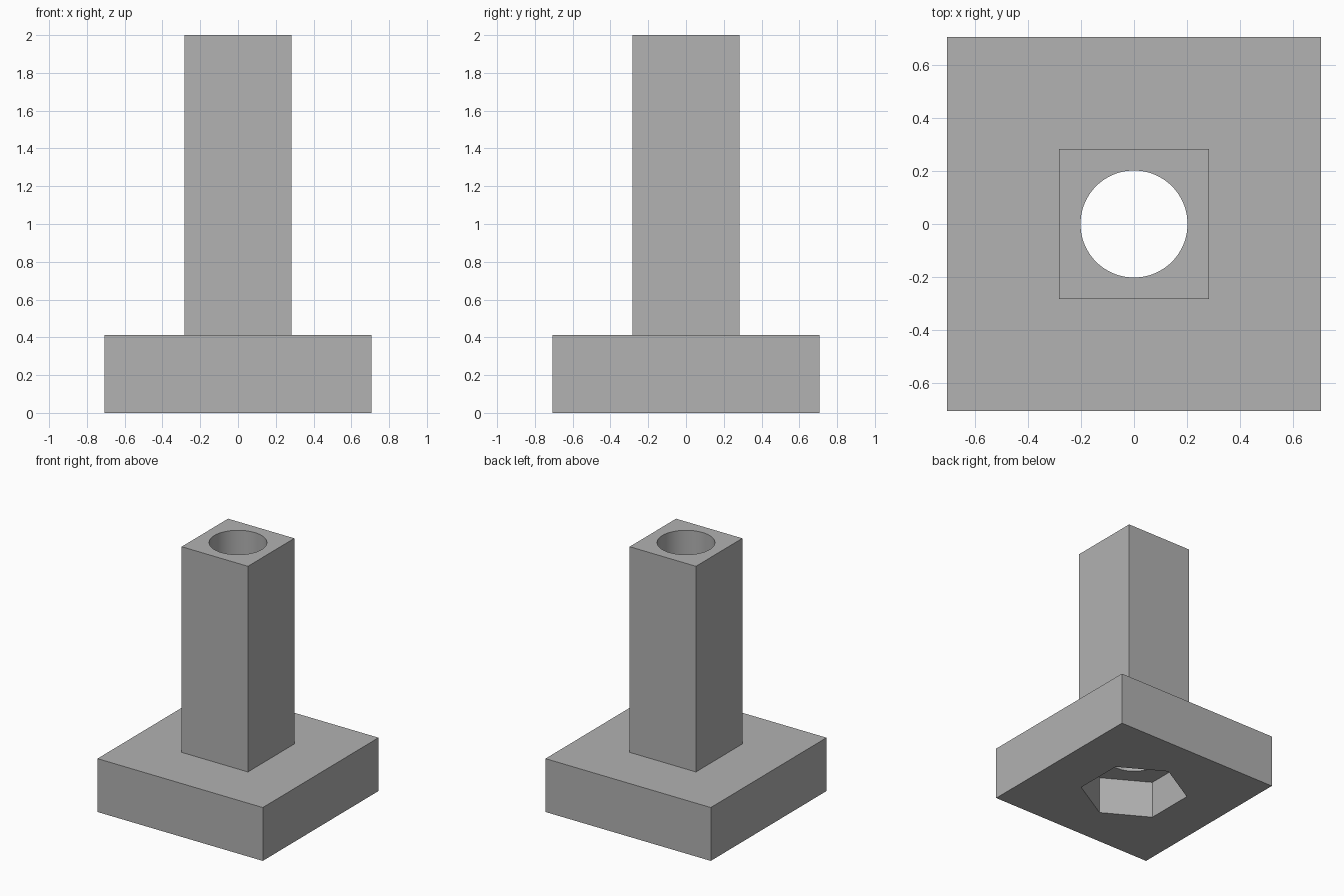
import bpy
import bmesh
from math import pi, sin, cos, radians

BASE, BASE_H = 1.412, 0.412
COLUMN, TOP = 0.566, 2.0
BORE_R = 0.202
POCKET_R, POCKET_H = 0.387, 0.29

cube = bpy.data.objects.get("Cube")
if cube:
    bpy.data.objects.remove(cube, do_unlink=True)

grey = bpy.data.materials.new("plain_grey")
grey.use_nodes = True
colour = (0.445, 0.445, 0.445, 1)
grey.diffuse_color = colour
grey.node_tree.nodes["Principled BSDF"].inputs["Base Color"].default_value = colour


def ring(radius, sides):
    """Regular polygon with a corner on the y axis."""
    return [(radius * sin(2 * pi * i / sides), radius * cos(2 * pi * i / sides))
            for i in range(sides)]


def square(width):
    h = width / 2
    return [(-h, -h), (h, -h), (h, h), (-h, h)]


def stack(name, sections):
    """Closed solid through horizontal sections given as (outline, z)."""
    bm = bmesh.new()
    loops = [[bm.verts.new((x, y, z)) for x, y in outline] for outline, z in sections]
    for low, high in zip(loops, loops[1:]):
        for i in range(len(low)):
            j = (i + 1) % len(low)
            bm.faces.new((low[i], low[j], high[j], high[i]))
    bm.faces.new(loops[0])
    bm.faces.new(loops[-1])
    bmesh.ops.recalc_face_normals(bm, faces=bm.faces)
    mesh = bpy.data.meshes.new(name)
    bm.to_mesh(mesh)
    bm.free()
    mesh.materials.append(grey)
    obj = bpy.data.objects.new(name, mesh)
    bpy.context.collection.objects.link(obj)
    return obj


# Square foot with the column rising from it
body = stack("column_on_square_base", [
    (square(BASE), 0), (square(BASE), BASE_H),
    (square(COLUMN), BASE_H), (square(COLUMN), TOP)])

# Hexagonal pocket underneath, round bore all the way through
cutters = [
    stack("hex_pocket_cutter", [(ring(POCKET_R, 6), -0.1), (ring(POCKET_R, 6), POCKET_H)]),
    stack("bore_cutter", [(ring(BORE_R, 96), -0.2), (ring(BORE_R, 96), TOP + 0.1)])]

bpy.ops.object.select_all(action='DESELECT')
bpy.context.view_layer.objects.active = body
body.select_set(True)
for cutter in cutters:
    cutter.hide_render = True
    mod = body.modifiers.new(cutter.name, 'BOOLEAN')
    mod.operation = 'DIFFERENCE'
    mod.solver = 'EXACT'
    mod.object = cutter
    bpy.ops.object.modifier_apply(modifier=mod.name)
    bpy.data.objects.remove(cutter, do_unlink=True)

bpy.ops.object.shade_smooth_by_angle(angle=radians(30))
